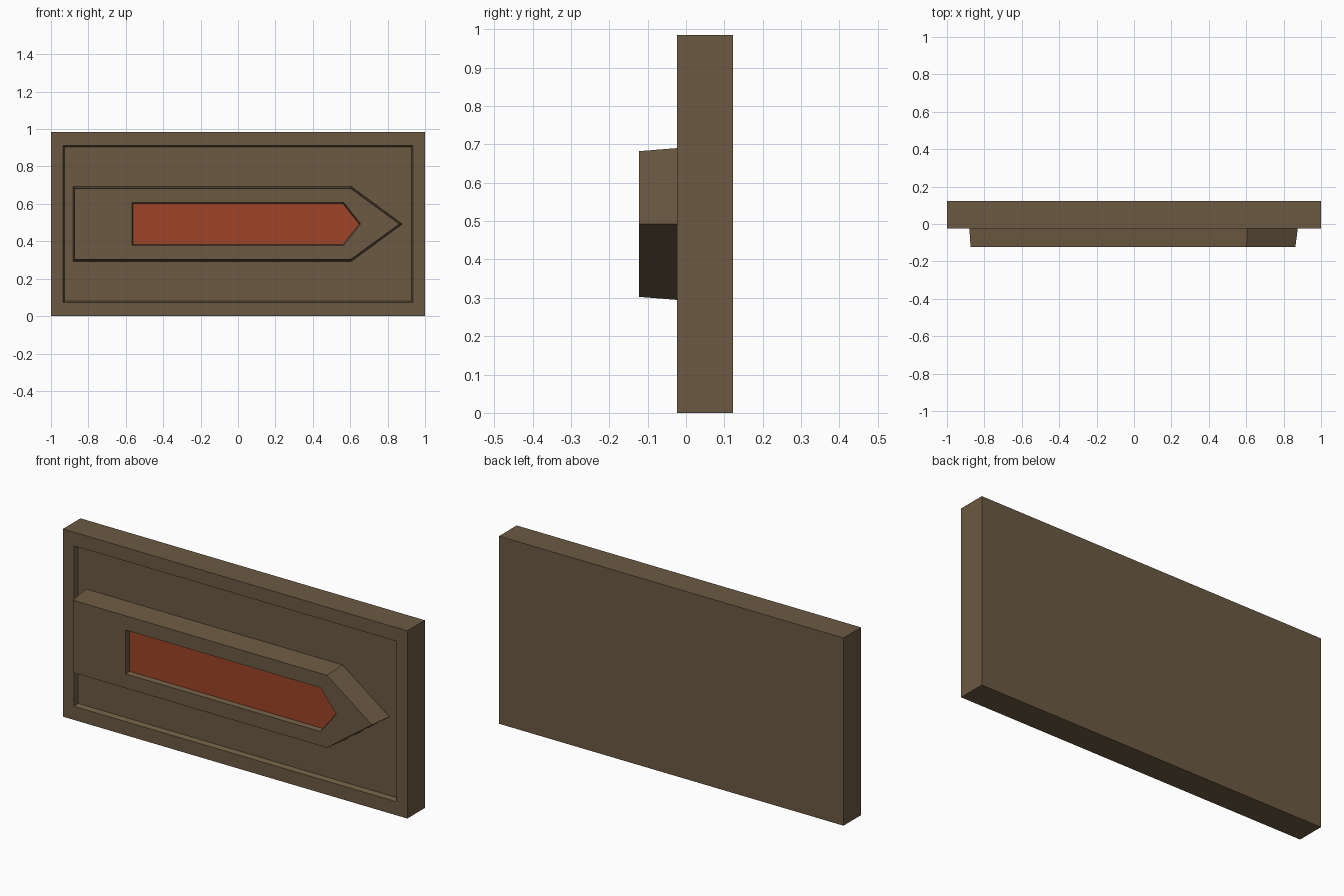
import bpy
import bmesh

if "Cube" in bpy.data.objects:
    bpy.data.objects.remove(bpy.data.objects["Cube"])


def material(name, colour):
    m = bpy.data.materials.new(name)
    m.diffuse_color = (*colour, 1.0)
    m.use_nodes = True
    m.node_tree.nodes["Principled BSDF"].inputs["Base Color"].default_value = m.diffuse_color
    return m


brown = material("dark brown", (0.15, 0.101, 0.056))
rust = material("rust red", (0.35, 0.056, 0.02))
MID_Z = 0.4925


def rectangle(y, half_x, half_z):
    """Rectangular ring of points at depth y."""
    return [(x * half_x, y, MID_Z + z * half_z)
            for x, z in ((-1, -1), (1, -1), (1, 1), (-1, 1))]


def arrow(y, left, shoulder, tip, half_z):
    """Arrow-shaped ring of points at depth y."""
    return [(left, y, MID_Z - half_z), (shoulder, y, MID_Z - half_z),
            (tip, y, MID_Z),
            (shoulder, y, MID_Z + half_z), (left, y, MID_Z + half_z)]


def ring_solid(name, rings, floor_index=0):
    """Join rings in order from back to recess floor, and cap both ends."""
    bm = bmesh.new()
    loops = [[bm.verts.new(p) for p in ring] for ring in rings]
    for a, b in zip(loops, loops[1:]):
        n = len(a)
        for i in range(n):
            j = (i + 1) % n
            bm.faces.new((a[i], a[j], b[j], b[i]))
    bm.faces.new(loops[0])
    floor = bm.faces.new(loops[-1])
    floor.material_index = floor_index
    bmesh.ops.recalc_face_normals(bm, faces=bm.faces[:])
    mesh = bpy.data.meshes.new(name)
    bm.to_mesh(mesh)
    bm.free()
    mesh.materials.append(brown)
    mesh.materials.append(rust)
    obj = bpy.data.objects.new(name, mesh)
    bpy.context.collection.objects.link(obj)
    return obj


# Backing plate with a shallow, slightly tapered recess in front
ring_solid("backing_plate", [
    rectangle(0.122, 1.0, MID_Z),
    rectangle(-0.024, 1.0, MID_Z),
    rectangle(-0.024, 0.936, 0.421),
    rectangle(0.0, 0.928, 0.413),
])

# Raised pointer with sloping sides and a sunken coloured slot
ring_solid("pointer_block", [
    arrow(0.004, -0.882, 0.607, 0.879, 0.200),
    arrow(-0.122, -0.874, 0.602, 0.863, 0.190),
    arrow(-0.122, -0.567, 0.565, 0.656, 0.115),
    arrow(-0.098, -0.561, 0.561, 0.648, 0.109),
], floor_index=1)
